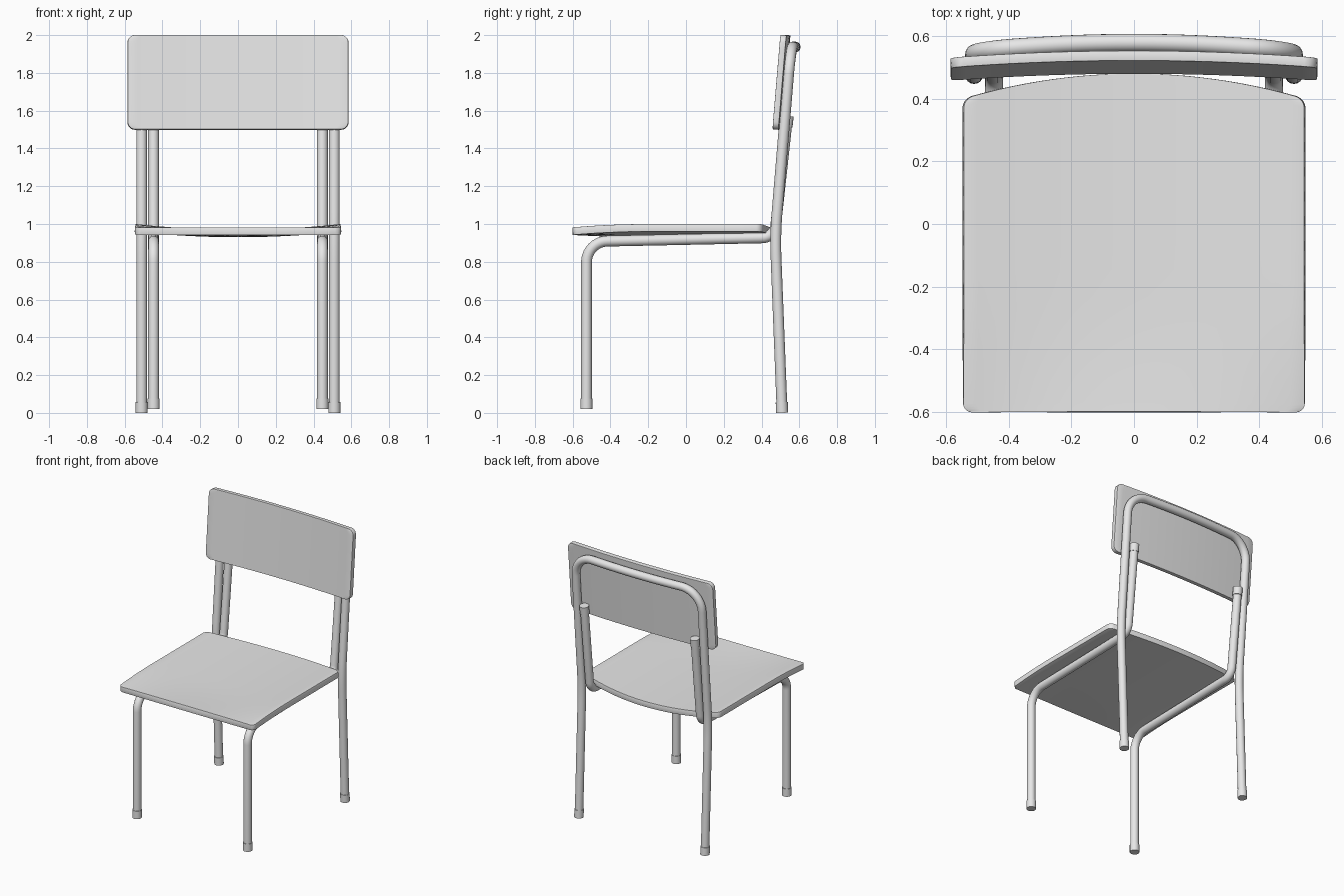
import bpy, bmesh, math
from mathutils import Vector

cube = bpy.data.objects.get("Cube")
if cube:
    bpy.data.objects.remove(cube, do_unlink=True)

grey = bpy.data.materials.new("plain grey")
grey.use_nodes = True
colour = (0.8, 0.8, 0.8, 1)
grey.diffuse_color = colour
grey.node_tree.nodes["Principled BSDF"].inputs["Base Color"].default_value = colour


def finish(obj):
    """Apply modifiers / curve bevel, then smooth by angle."""
    bpy.ops.object.select_all(action='DESELECT')
    obj.select_set(True)
    bpy.context.view_layer.objects.active = obj
    bpy.ops.object.convert(target='MESH')
    bpy.ops.object.shade_smooth_by_angle(angle=math.radians(35))


def fillet(corners, steps=10):
    """Round each inner corner (point, tangent length) with a circular arc."""
    pts = [Vector(p) for p, _ in corners]
    path = [pts[0]]
    for i in range(1, len(pts) - 1):
        p, cut = pts[i], corners[i][1]
        a = (pts[i - 1] - p).normalized()
        b = (pts[i + 1] - p).normalized()
        w = math.sin(a.angle(b) / 2)
        for k in range(steps + 1):
            t = k / steps
            f, g, h = (1 - t) ** 2, 2 * w * t * (1 - t), t * t
            path.append((f * (p + a * cut) + g * p + h * (p + b * cut)) / (f + g + h))
    path.append(pts[-1])
    return path


def tube(name, path, radius):
    curve = bpy.data.curves.new(name, 'CURVE')
    curve.dimensions = '3D'
    curve.bevel_depth = radius
    curve.bevel_resolution = 6
    curve.use_fill_caps = True
    spline = curve.splines.new('POLY')
    spline.points.add(len(path) - 1)
    for point, co in zip(spline.points, path):
        point.co = (*co, 1)
    curve.materials.append(grey)
    obj = bpy.data.objects.new(name, curve)
    bpy.context.collection.objects.link(obj)
    finish(obj)


def cap(name, end, toward, length=0.055):
    """Short sleeve over a tube end."""
    d = (toward - end).normalized()
    tube(name, [end - d * 0.002, end + d * length], 0.032)


def panel(name, half_width, corner, length, surface, thickness):
    """Curved board with rounded corners; surface maps (x, 0..1) to a point."""
    arc = [corner * (1 - math.cos(math.pi / 2 * k / 5)) for k in range(6)]
    inner = [corner + (length - 2 * corner) * k / 12 for k in range(1, 12)]
    rows = arc + inner + [length - d for d in reversed(arc)]
    cols = 24
    bm = bmesh.new()
    grid = []
    for d in rows:
        gap = max(0, corner - min(d, length - d))
        w = half_width - corner + math.sqrt(max(0, corner ** 2 - gap ** 2))
        grid.append([bm.verts.new(surface(w * (2 * c / cols - 1), d / length))
                     for c in range(cols + 1)])
    for r0, r1 in zip(grid, grid[1:]):
        for c in range(cols):
            bm.faces.new((r0[c], r0[c + 1], r1[c + 1], r1[c]))
    mesh = bpy.data.meshes.new(name)
    bm.to_mesh(mesh)
    bm.free()
    mesh.materials.append(grey)
    obj = bpy.data.objects.new(name, mesh)
    bpy.context.collection.objects.link(obj)
    solid = obj.modifiers.new("thickness", 'SOLIDIFY')
    solid.thickness = thickness
    solid.offset = 0
    bevel = obj.modifiers.new("soft edge", 'BEVEL')
    bevel.width = 0.008
    bevel.segments = 2
    bevel.limit_method = 'ANGLE'
    bevel.angle_limit = math.radians(50)
    finish(obj)


# Seat: bowed back edge, rolled front, shallow dish
def seat_surface(x, v):
    q = (x / 0.545) ** 2
    y = -0.6 + v * (1.08 - 0.08 * q)
    t = min(1, (y + 0.6) / 0.4)
    t = t * (2 - t)
    return x, y, 0.962 + t * (0.018 - 0.03 * (1 - q))


panel("seat", 0.545, 0.03, 1.08, seat_surface, 0.04)


# Backrest: leaning board, hollow toward the sitter
def back_surface(x, v):
    return x, 0.473 + 0.042 * v + 0.022 * (1 - (x / 0.585) ** 2), 1.5 + 0.5 * v


panel("backrest", 0.585, 0.04, 0.5, back_surface, 0.032)

# Rear frame: both back legs and the top bar in one bent tube
side = [((0.51, 0.509, 0.002), 0), ((0.51, 0.472, 0.94), 0.12),
        ((0.51, 0.555, 1.937), 0.15)]
mirrored = [((-p[0], p[1], p[2]), cut) for p, cut in reversed(side)]
rear = fillet(side + [((0, 0.588, 1.937), 0.3)] + mirrored)
tube("rear_frame", rear, 0.0285)
cap("left_rear_foot", rear[0], rear[1])
cap("right_rear_foot", rear[-1], rear[-2])

# Front frames: front leg, seat rail and back support on each side
for label, s in (("left", 1), ("right", -1)):
    x = 0.447 * s
    path = fillet([((x, -0.527, 0.022), 0), ((x, -0.527, 0.907), 0.11),
                   ((x, 0.468, 0.928), 0.065), ((x, 0.538, 1.57), 0)])
    tube(label + "_front_frame", path, 0.0285)
    cap(label + "_front_foot", path[0], path[1])
    cap(label + "_support_cap", path[-1], path[-2])
